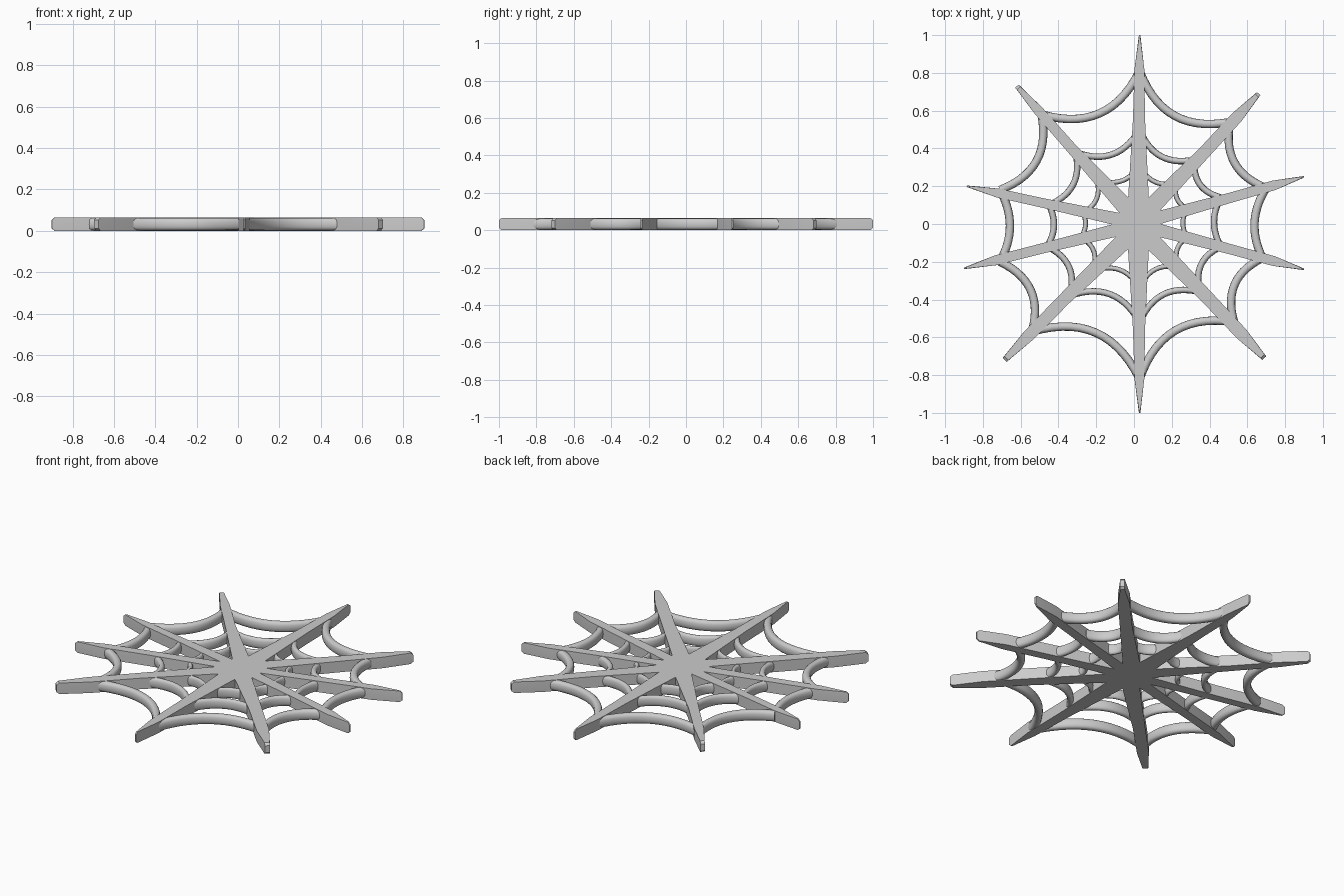
import bpy, bmesh
from math import sin, cos, pi, radians, copysign
from mathutils import Vector

if "Cube" in bpy.data.objects:
    bpy.data.objects.remove(bpy.data.objects["Cube"])

H = 0.065
C = Vector((0.022, 0.0))

# Ten spokes, counter-clockwise: tip, base half width, outer half width, tip half width
SPOKES = [
    ((0.90, 0.25), .032, .026, .004), ((0.66, 0.69), .042, .032, .012),
    ((0.03, 1.00), .068, .026, .004), ((-0.62, 0.73), .040, .026, .012),
    ((-0.885, 0.20), .032, .024, .004), ((-0.90, -0.235), .032, .026, .004),
    ((-0.685, -0.72), .042, .032, .015), ((0.03, -1.00), .068, .026, .004),
    ((0.69, -0.71), .042, .034, .014), ((0.90, -0.24), .032, .026, .004),
]
N = len(SPOKES)


def finish(bm, name, angle=35):
    bmesh.ops.recalc_face_normals(bm, faces=bm.faces)
    me = bpy.data.meshes.new(name)
    bm.to_mesh(me)
    bm.free()
    ob = bpy.data.objects.new(name, me)
    bpy.context.collection.objects.link(ob)
    bpy.ops.object.select_all(action='DESELECT')
    ob.select_set(True)
    bpy.context.view_layer.objects.active = ob
    bpy.ops.object.shade_smooth_by_angle(angle=radians(angle))
    return ob


def skin(bm, loops, closed_caps=True):
    n = len(loops[0])
    for a, b in zip(loops, loops[1:]):
        for i in range(n):
            j = (i + 1) % n
            bm.faces.new((a[i], a[j], b[j], b[i]))
    bm.faces.new(loops[0])
    bm.faces.new(loops[-1])


# Star of tapered spokes, one closed outline with slightly rounded tips
def star_outline(retract):
    pts = []
    dirs = [(Vector(s[0]) - C).normalized() for s in SPOKES]
    for i, (tip, base, outer, end) in enumerate(SPOKES):
        d, nxt = dirs[i], dirs[(i + 1) % N]
        side = Vector((-d.y, d.x))
        length = (Vector(tip) - C).length
        shoulder = C + d * length * 0.82
        mid = C + d * length * 0.55
        wm = outer + (base - outer) * 0.15
        tip_v = C + d * (length - retract)
        pts += [mid - side * wm, shoulder - side * outer, tip_v - side * end,
                tip_v + side * end, shoulder + side * outer, mid + side * wm]
        half = d.angle(nxt) / 2
        r = (base + SPOKES[(i + 1) % N][1]) / 2 / sin(half)
        pts.append(C + (d + nxt).normalized() * r)
    return pts


bm = bmesh.new()
layers = [[bm.verts.new((p.x, p.y, z)) for p in star_outline(r)]
          for z, r in ((0, .014), (.012, 0), (H - .012, 0), (H, .014))]
skin(bm, layers)
finish(bm, "web_spokes", 20)

# Sagging threads: junction points on every spoke, and thread width
RINGS = {
    "outer_thread": (.044, [(.70, .19), (.51, .54), (.03, .81), (-.49, .58), (-.71, .18),
                            (-.71, -.20), (-.54, -.57), (.03, -.82), (.53, -.52), (.68, -.18)]),
    "middle_thread": (.034, [(.46, .14), (.32, .34), (.03, .50), (-.31, .38), (-.45, .10),
                             (-.46, -.12), (-.34, -.38), (.03, -.52), (.35, -.36), (.46, -.12)]),
    "inner_thread": (.026, [(.28, .08), (.23, .22), (.03, .31), (-.20, .24), (-.27, .06),
                            (-.28, -.07), (-.22, -.25), (.03, -.34), (.24, -.23), (.28, -.07)]),
}


def thread(bm, a, b, width, sag_ratio, steps=14, sides=16):
    a, b = Vector(a), Vector(b)
    chord = b - a
    inward = Vector((-chord.y, chord.x)).normalized()
    sag = chord.length * sag_ratio
    loops = []
    for k in range(steps + 1):
        t = k / steps
        p = a + chord * t + inward * sag * 4 * t * (1 - t)
        tan = (chord + inward * sag * 4 * (1 - 2 * t)).normalized()
        out = Vector((tan.y, -tan.x))
        ring = []
        for s in range(sides):
            c, q = cos(2 * pi * s / sides), sin(2 * pi * s / sides)
            u = copysign(abs(c) ** .8, c) * width / 2
            v = copysign(abs(q) ** .8, q) * (H / 2 - .002)
            xy = p + out * u
            ring.append(bm.verts.new((xy.x, xy.y, H / 2 + v)))
        loops.append(ring)
    skin(bm, loops)


for name, (width, joints) in RINGS.items():
    bm = bmesh.new()
    for i in range(N):
        # the short spans at far left and right hang tighter
        ratio = 0.14 if i in (4, 9) else 0.21
        thread(bm, joints[i], joints[(i + 1) % N], width, ratio)
    finish(bm, name, 50)
